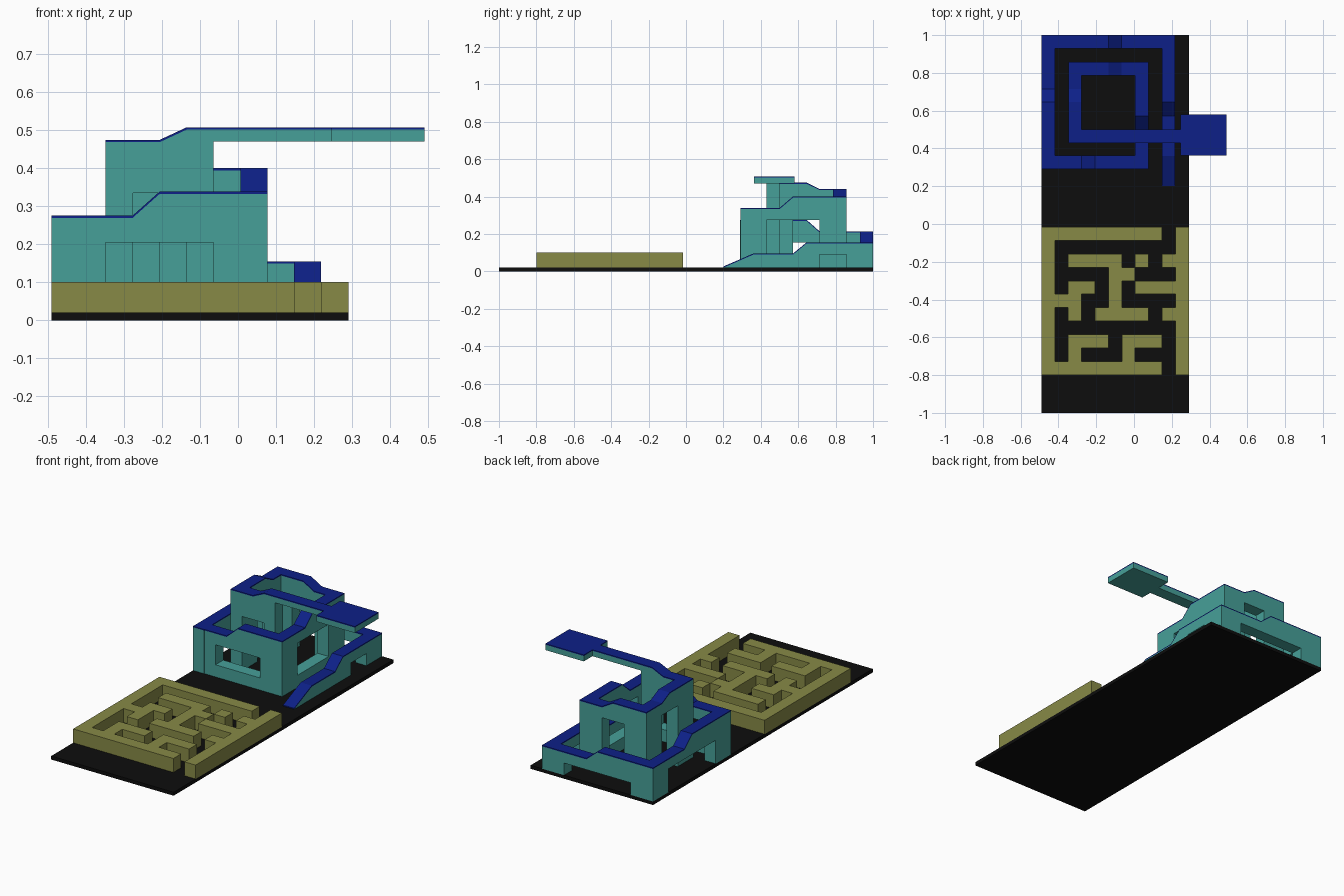
import bpy
import bmesh

cube = bpy.data.objects.get("Cube")
if cube:
    bpy.data.objects.remove(cube, do_unlink=True)


def material(name, rgb):
    m = bpy.data.materials.new(name)
    m.use_nodes = True
    m.diffuse_color = (*rgb, 1)
    m.node_tree.nodes["Principled BSDF"].inputs["Base Color"].default_value = (*rgb, 1)
    return m


BLACK = material("black", (0.004, 0.004, 0.004))
OLIVE = material("olive", (0.245, 0.254, 0.062))
TEAL = material("teal", (0.062, 0.352, 0.318))
BLUE = material("deep blue", (0.004, 0.0145, 0.245))

CELL = 0.071
FLOOR = 0.02
CAP = 0.006


def finish(name, bm, mat):
    bmesh.ops.recalc_face_normals(bm, faces=bm.faces)
    me = bpy.data.meshes.new(name)
    bm.to_mesh(me)
    bm.free()
    me.materials.append(mat)
    ob = bpy.data.objects.new(name, me)
    bpy.context.collection.objects.link(ob)
    return ob


def prism(bm, outline, axis, low, width):
    """Extrude an outline of (distance along axis, height) sideways."""
    def place(t, z, side):
        return (t, side, z) if axis == "x" else (side, t, z)
    face = bm.faces.new([bm.verts.new(place(t, z, low)) for t, z in outline])
    ext = bmesh.ops.extrude_face_region(bm, geom=[face], use_keep_orig=True)
    shift = (0, width, 0) if axis == "x" else (width, 0, 0)
    moved = [g for g in ext["geom"] if isinstance(g, bmesh.types.BMVert)]
    bmesh.ops.translate(bm, vec=shift, verts=moved)


def box(name, x0, x1, y0, y1, z0, z1, mat):
    bm = bmesh.new()
    prism(bm, [(x0, z0), (x1, z0), (x1, z1), (x0, z1)], "x", y0, y1 - y0)
    return finish(name, bm, mat)


def height(path, t):
    for (a, za), (b, zb) in zip(path, path[1:]):
        if a <= t <= b:
            return za + (zb - za) * (t - a) / (b - a)
    return path[-1][1]


def top_line(path, t0, t1, drop):
    inner = [t for t, _ in path if t0 < t < t1]
    return [(t, height(path, t) - drop) for t in [t0, *inner, t1]]


def ramp_wall(name, axis, low, path, opening=None, bottom=FLOOR):
    """Wall with a sloping top, an optional opening and a painted walkway."""
    start, end = path[0][0], path[-1][0]
    bm = bmesh.new()

    def solid(t0, t1, z0):
        line = top_line(path, t0, t1, CAP)
        feet = [(t, z0) for t in (t1, t0) if height(path, t) - CAP > z0]
        prism(bm, line + feet, axis, low, CELL)

    if opening:
        a, b, sill, lintel = opening
        solid(start, a, bottom)
        solid(a, b, lintel)
        solid(b, end, bottom)
        if sill > bottom:
            prism(bm, [(a, bottom), (b, bottom), (b, sill), (a, sill)], axis, low, CELL)
    else:
        solid(start, end, bottom)
    finish(name, bm, TEAL)

    bm = bmesh.new()
    prism(bm, top_line(path, start, end, 0) + top_line(path, start, end, CAP)[::-1],
          axis, low, CELL)
    finish(name + "_walkway", bm, BLUE)


# Base board
box("base_board", -0.49, 0.29, -1, 1, 0, FLOOR, BLACK)

# Maze walls, raised from a grid of cells
MAZE = """
#########.#
#.........#
#.####.#.##
#....##...#
#.##.#.####
###..#....#
#.#.####.##
#.........#
#.###.###.#
#.#...#...#
#########.#
""".split()
N = len(MAZE)
X0, X1, Y0, Y1 = -0.49, 0.29, -0.80, -0.015
bm = bmesh.new()
bmesh.ops.create_grid(bm, x_segments=N, y_segments=N, size=0.5)
gaps = []
for f in bm.faces:
    c = f.calc_center_median()
    if MAZE[int((0.5 - c.y) * N)][int((c.x + 0.5) * N)] == ".":
        gaps.append(f)
bmesh.ops.delete(bm, geom=gaps, context="FACES")
bmesh.ops.scale(bm, vec=(X1 - X0, Y1 - Y0, 1), verts=bm.verts)
bmesh.ops.translate(bm, vec=((X0 + X1) / 2, (Y0 + Y1) / 2, FLOOR), verts=bm.verts)
raised = bmesh.ops.extrude_face_region(bm, geom=bm.faces[:])
bmesh.ops.translate(bm, vec=(0, 0, 0.08),
                    verts=[g for g in raised["geom"] if isinstance(g, bmesh.types.BMVert)])
finish("maze_walls", bm, OLIVE)

# Outer turn of the spiral ramp
ramp_wall("outer_left_wall", "y", 0.147,
          [(0.2, 0.026), (0.36, 0.095), (0.572, 0.095), (0.645, 0.155), (1, 0.155)],
          (0.715, 0.857, FLOOR, 0.09))
ramp_wall("outer_back_wall", "x", 0.929,
          [(-0.49, 0.213), (-0.135, 0.213), (-0.065, 0.155), (0.147, 0.155)],
          (-0.348, 0.077, FLOOR, 0.09))
ramp_wall("outer_right_wall", "y", -0.49,
          [(0.29, 0.275), (0.645, 0.275), (0.715, 0.213), (0.929, 0.213)],
          (0.43, 0.857, FLOOR, 0.155))
ramp_wall("front_wall", "x", 0.292,
          [(-0.419, 0.275), (-0.277, 0.275), (-0.206, 0.338), (0.077, 0.338)],
          (-0.348, -0.065, 0.09, 0.205))

# Inner turn of the spiral ramp
ramp_wall("inner_left_wall", "y", 0.006,
          [(0.363, 0.338), (0.5, 0.338), (0.572, 0.4), (0.858, 0.4)],
          (0.43, 0.715, 0.09, 0.275))
ramp_wall("inner_back_wall", "x", 0.787,
          [(-0.348, 0.44), (-0.135, 0.44), (-0.065, 0.4), (0.006, 0.4)],
          (-0.206, -0.065, FLOOR, 0.335))
ramp_wall("inner_right_wall", "y", -0.348,
          [(0.43, 0.474), (0.645, 0.474), (0.715, 0.44), (0.787, 0.44)],
          (0.572, 0.715, FLOOR, 0.37))
ramp_wall("inner_front_wall", "x", 0.43,
          [(-0.277, 0.474), (-0.206, 0.474), (-0.135, 0.507), (-0.065, 0.507)],
          (-0.276, -0.135, FLOOR, 0.335))

# Bridge and end platform
ramp_wall("bridge", "x", 0.43, [(-0.065, 0.507), (0.245, 0.507)], bottom=0.47)
box("platform", 0.245, 0.49, 0.363, 0.58, 0.47, 0.507 - CAP, TEAL)
box("platform_top", 0.245, 0.49, 0.363, 0.58, 0.507 - CAP, 0.507, BLUE)
